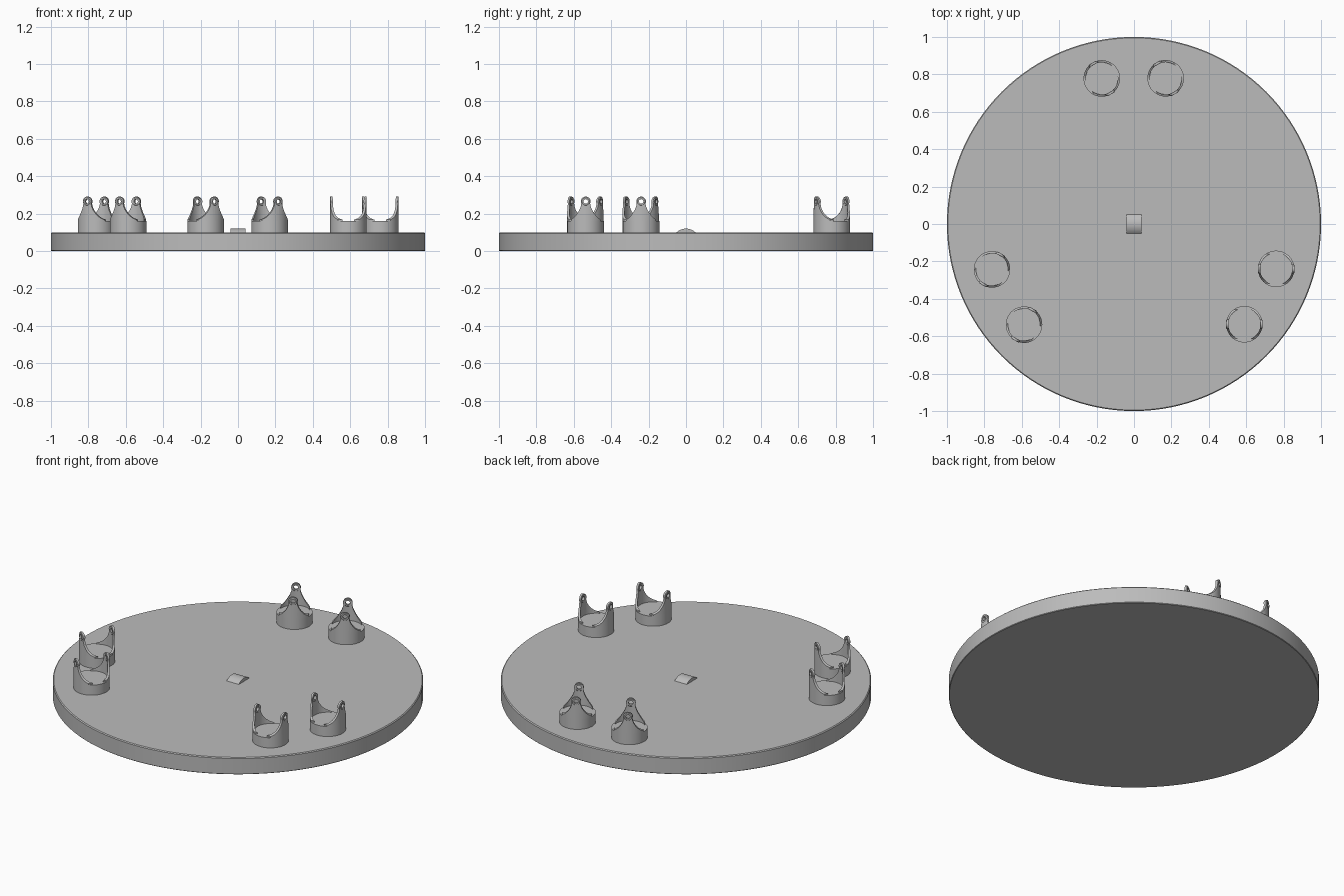
import bpy, bmesh, math
from mathutils import Matrix, Vector

cube = bpy.data.objects.get("Cube")
if cube:
    bpy.data.objects.remove(cube, do_unlink=True)

grey = bpy.data.materials.new("plain grey")
grey.use_nodes = True
COLOR = (0.5, 0.5, 0.5, 1)
grey.diffuse_color = COLOR
grey.node_tree.nodes["Principled BSDF"].inputs["Base Color"].default_value = COLOR

DISC_TOP, FLOOR, EYE_Z = 0.1, 0.16, 0.265
R_OUT, R_IN = 0.0975, 0.086


def make(name, bm):
    bmesh.ops.recalc_face_normals(bm, faces=bm.faces)
    mesh = bpy.data.meshes.new(name)
    bm.to_mesh(mesh)
    bm.free()
    mesh.materials.append(grey)
    ob = bpy.data.objects.new(name, mesh)
    bpy.context.collection.objects.link(ob)
    return ob


def lathe(name, profile, steps, closed=False):
    """Spin an (r, z) profile around z."""
    bm = bmesh.new()
    vs = [bm.verts.new((r, 0, z)) for r, z in profile]
    es = [bm.edges.new(p) for p in zip(vs, vs[1:])]
    if closed:
        es.append(bm.edges.new((vs[-1], vs[0])))
    bmesh.ops.spin(bm, geom=vs + es, cent=(0, 0, 0), axis=(0, 0, 1),
                   angle=math.tau, steps=steps, use_duplicate=False)
    bmesh.ops.remove_doubles(bm, verts=bm.verts, dist=1e-5)
    return make(name, bm)


def prism(name, outline, x0, x1):
    """Extrude a (y, z) outline along x."""
    bm = bmesh.new()
    face = bm.faces.new([bm.verts.new((x0, y, z)) for y, z in outline])
    geom = bmesh.ops.extrude_face_region(bm, geom=[face])["geom"]
    moved = [g for g in geom if isinstance(g, bmesh.types.BMVert)]
    bmesh.ops.translate(bm, verts=moved, vec=(x1 - x0, 0, 0))
    return make(name, bm)


def arc(cy, cz, r, a0, a1, n):
    angles = [math.radians(a0 + (a1 - a0) * i / n) for i in range(n + 1)]
    return [(cy + r * math.cos(a), cz + r * math.sin(a)) for a in angles]


def smooth(ob):
    bpy.ops.object.select_all(action="DESELECT")
    ob.select_set(True)
    bpy.context.view_layer.objects.active = ob
    bpy.ops.object.shade_smooth_by_angle(angle=math.radians(30))


def cut(ob, cutter, operation):
    mod = ob.modifiers.new("cut", "BOOLEAN")
    mod.operation, mod.object, mod.solver = operation, cutter, "EXACT"
    bpy.context.view_layer.objects.active = ob
    bpy.ops.object.modifier_apply(modifier=mod.name)
    bpy.data.objects.remove(cutter, do_unlink=True)


# Round base plate with a softened rim
base = lathe("base_plate", [(0, 0), (0.997, 0), (1, 0.003), (1, 0.095),
                            (0.995, DISC_TOP), (0, DISC_TOP)], 128)
smooth(base)

# Small rounded ridge in the middle
ridge = prism("center_ridge", arc(0, 0.0475, 0.0725, 46.4, 133.6, 16), -0.04, 0.04)
smooth(ridge)

# One socket: solid floor plus two curved ears with eyelets
socket = lathe("socket_base", [(0, DISC_TOP), (R_OUT, DISC_TOP),
                               (R_OUT, FLOOR), (0, FLOOR)], 48)
smooth(socket)

ears = lathe("socket_ears", [(R_IN, FLOOR - 0.01), (R_OUT, FLOOR - 0.01),
                             (R_OUT, 0.3), (R_IN, 0.3)], 48, closed=True)
flank = [(0.08, 0.155), (0.08, 0.168), (0.067, 0.177), (0.054, 0.19),
         (0.043, 0.205), (0.033, 0.222), (0.026, 0.24)]
head = arc(0, EYE_Z, 0.026, -25, 205, 20)
outline = flank + head + [(-y, z) for y, z in reversed(flank)]
cut(ears, prism("ear_cutter", outline, -0.2, 0.2), "INTERSECT")
cut(ears, prism("eye_cutter", arc(0, EYE_Z, 0.012, 0, 345, 23), -0.2, 0.2), "DIFFERENCE")
smooth(ears)

# Raised ring around each eyelet
ring = lathe("eyelet_ring", [(0.012, -0.007), (0.02, -0.007), (0.024, -0.004),
                             (0.024, 0.004), (0.02, 0.007), (0.012, 0.007)], 24, closed=True)
smooth(ring)

# Two sockets in each of three groups
spots = [Vector((0.76, -0.24, 0)), Vector((0.59, -0.536, 0))]
names = ["right_front", "back", "left_front"]
for g, group in enumerate(names):
    turn = Matrix.Rotation(math.radians(120 * g), 4, "Z")
    for s, spot in enumerate(spots):
        place = turn @ Matrix.Translation(spot)
        parts = [(socket, Matrix()), (ears, Matrix())]
        for side in (-1, 1):
            parts.append((ring, Matrix.Translation((side * 0.091, 0, EYE_Z))
                          @ Matrix.Rotation(math.pi / 2, 4, "Y")))
        for source, local in parts:
            ob = source.copy()
            ob.name = f"{group}_{source.name}_{s + 1}"
            ob.matrix_world = place @ local
            bpy.context.collection.objects.link(ob)

for source in (socket, ears, ring):
    bpy.data.objects.remove(source, do_unlink=True)
